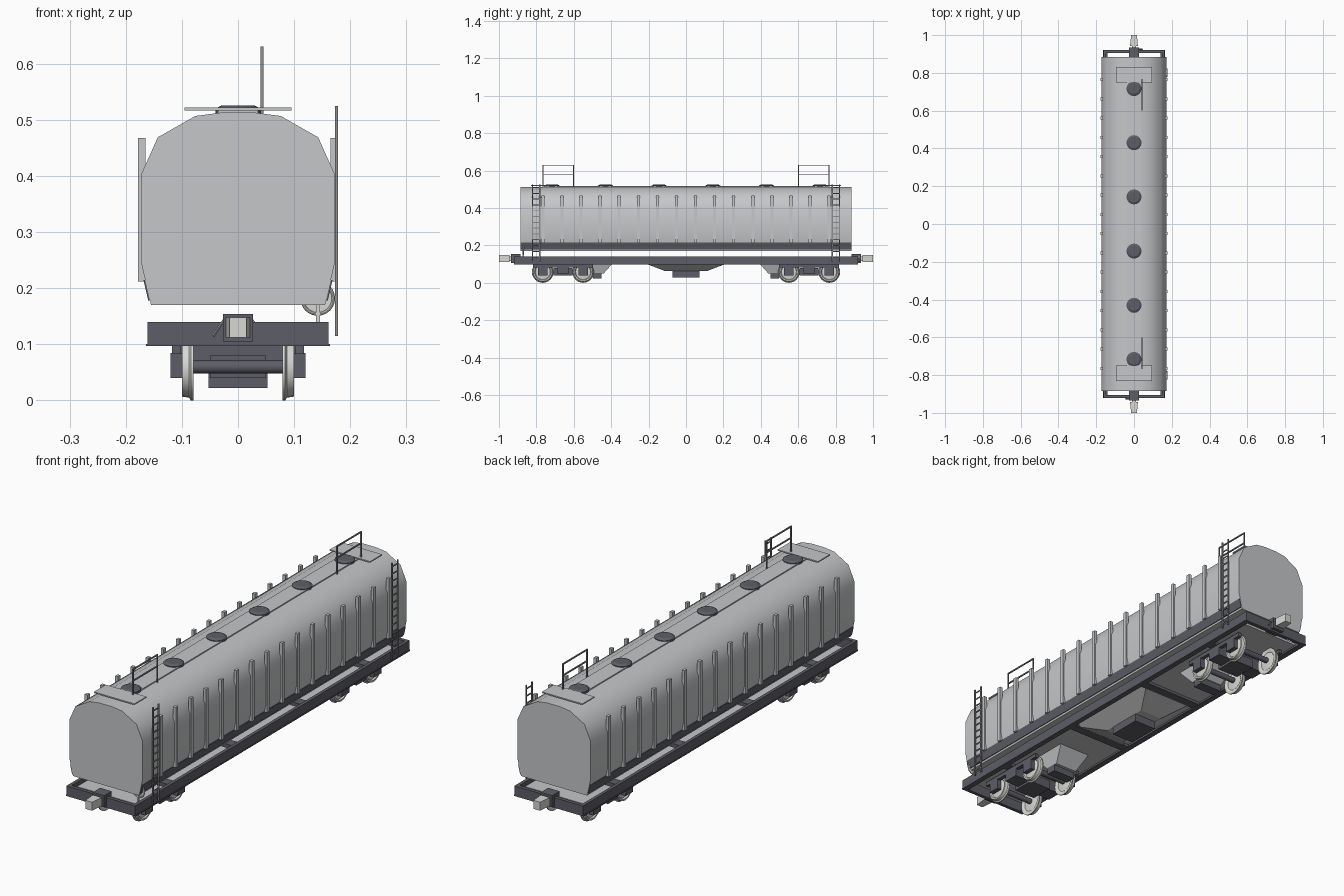
import bpy, bmesh, math
from mathutils import Matrix, Vector

old = bpy.data.objects.get("Cube")
if old:
    bpy.data.objects.remove(old, do_unlink=True)


def material(name, color):
    m = bpy.data.materials.new(name)
    m.use_nodes = True
    m.diffuse_color = (*color, 1)
    m.node_tree.nodes["Principled BSDF"].inputs["Base Color"].default_value = (*color, 1)
    return m


GREY = material("light grey", (0.56, 0.57, 0.58))
DARK = material("dark slate", (0.11, 0.11, 0.135))
PALE = material("pale metal", (0.68, 0.68, 0.65))
STEEL = material("mid grey steel", (0.27, 0.27, 0.27))


def finish(name, bm, mat, smooth=None):
    bmesh.ops.recalc_face_normals(bm, faces=bm.faces)
    me = bpy.data.meshes.new(name)
    bm.to_mesh(me)
    bm.free()
    me.materials.append(mat)
    if smooth:
        me.shade_smooth()
        me.set_sharp_from_angle(angle=math.radians(smooth))
    ob = bpy.data.objects.new(name, me)
    bpy.context.collection.objects.link(ob)
    return ob


def boxes(name, mat, spans):
    """One object from boxes given as (x0, x1, y0, y1, z0, z1)."""
    bm = bmesh.new()
    for x0, x1, y0, y1, z0, z1 in spans:
        mid = Vector((x0 + x1, y0 + y1, z0 + z1)) / 2
        size = Matrix.Diagonal((x1 - x0, y1 - y0, z1 - z0, 1))
        bmesh.ops.create_cube(bm, size=1, matrix=Matrix.Translation(mid) @ size)
    return finish(name, bm, mat)


def prism(name, mat, profile, y0, y1, smooth=None):
    """Extrude an (x, z) profile along y."""
    bm = bmesh.new()
    face = bm.faces.new([bm.verts.new((x, y0, z)) for x, z in profile])
    new = bmesh.ops.extrude_face_region(bm, geom=[face])["geom"]
    bmesh.ops.translate(bm, vec=(0, y1 - y0, 0),
                        verts=[v for v in new if isinstance(v, bmesh.types.BMVert)])
    return finish(name, bm, mat, smooth)


def lathe(name, mat, profile, place, sides=24, smooth=35):
    """Spin a (radius, height) profile around z, then place it."""
    bm = bmesh.new()
    rings = [[bm.verts.new((r * math.cos(2 * math.pi * i / sides),
                            r * math.sin(2 * math.pi * i / sides), h))
              for i in range(sides)] for r, h in profile]
    for a, b in zip(rings, rings[1:]):
        for i in range(sides):
            j = (i + 1) % sides
            bm.faces.new((a[i], a[j], b[j], b[i]))
    bm.faces.new(rings[0])
    bm.faces.new(rings[-1])
    bm.transform(place)
    return finish(name, bm, mat, smooth)


def funnel(name, mat, y, z0, z1, bottom, top):
    """Tapered hopper; bottom and top are half sizes in x and y."""
    bm = bmesh.new()
    bmesh.ops.create_cube(bm, size=2)
    for v in bm.verts:
        hx, hy = top if v.co.z > 0 else bottom
        v.co = (v.co.x * hx, y + v.co.y * hy, z1 if v.co.z > 0 else z0)
    return finish(name, bm, mat)


# Tank body
half = [(0.155, 0.17), (0.172, 0.243), (0.172, 0.404), (0.143, 0.469),
        (0.076, 0.507), (0.03, 0.513)]
prism("tank_body", GREY, half + [(-x, z) for x, z in reversed(half)], -0.885, 0.885, 40)

# Lower side bands and wall ribs
for side, s in (("left", 1), ("right", -1)):
    prism(side + "_lower_band", DARK,
          [(s * x, z) for x, z in ((0.15, 0.178), (0.160, 0.178), (0.1685, 0.215), (0.15, 0.215))],
          -0.884, 0.884)
    boxes(side + "_wall_ribs", GREY,
          [(*sorted((s * 0.165, s * 0.178)), y - 0.008, y + 0.008, 0.212, 0.468)
           for y in (-0.765 + 0.102 * i for i in range(16))])

# Roof walkway, hatches, platforms and railings
boxes("roof_walkway", GREY, [(-0.036, 0.036, -0.76, 0.76, 0.508, 0.517)])
for i in range(6):
    lathe(f"roof_hatch_{i + 1}", DARK, [(0.04, 0), (0.04, 0.01), (0.029, 0.016)],
          Matrix.Translation((0, -0.717 + 0.2868 * i, 0.51)), 16, None)
for end, s in (("front", -1), ("back", 1)):
    boxes(end + "_roof_platform", GREY,
          [(-0.095, 0.095, *sorted((s * 0.75, s * 0.83)), 0.517, 0.522)])
    a, b = sorted((s * 0.6, s * 0.767))
    t = 0.005
    boxes(end + "_railing", STEEL,
          [(0.04, 0.045, y, y + t, 0.505, 0.63) for y in (a, b - t)] +
          [(0.04, 0.045, a, b, z, z + t) for z in (0.578, 0.626)])

    # Ladder
    a, b = sorted((s * 0.779, s * 0.823))
    boxes(end + "_ladder", STEEL,
          [(0.173, 0.178, y, y + 0.006, 0.115, 0.525) for y in (a, b - 0.006)] +
          [(0.174, 0.177, a, b, 0.135 + 0.031 * i, 0.14 + 0.031 * i) for i in range(13)])

# Underframe
boxes("side_rails", DARK,
      [(*sorted((s * 0.147, s * 0.161)), -0.92, 0.92, 0.1, 0.14) for s in (-1, 1)] +
      [(*sorted((s * 0.14, s * 0.164)), -0.92, 0.92, 0.097, 0.101) for s in (-1, 1)])
boxes("end_beams", DARK,
      [(-0.161, 0.161, *sorted((s * 0.905, s * 0.92)), 0.097, 0.14) for s in (-1, 1)])
boxes("cross_members", DARK,
      [(-0.148, 0.148, y - 0.02, y + 0.02, 0.1, 0.137) for y in (-0.66, -0.23, 0.23, 0.66)])
boxes("floor_plate", GREY, [(-0.146, 0.146, -0.87, 0.87, 0.112, 0.122)])

# Discharge hoppers
funnel("centre_hopper", GREY, 0, 0.062, 0.112, (0.053, 0.11), (0.13, 0.24))
boxes("centre_outlet", DARK, [(-0.053, 0.053, -0.073, 0.073, 0.028, 0.064)])
for end, s in (("front", -1), ("back", 1)):
    funnel(end + "_hopper", GREY, s * 0.47, 0.05, 0.112, (0.052, 0.03), (0.075, 0.085))
    boxes(end + "_outlet", DARK, [(-0.053, 0.053, s * 0.475 - 0.022, s * 0.475 + 0.022, 0.022, 0.06)])

# Bogies: bolster, axles, axle boxes and wheels
wheel = [(0.014, 0.0), (0.04, 0.004), (0.046, 0), (0.058, 0), (0.058, 0.005),
         (0.053, 0.008), (0.051, 0.021), (0.044, 0.021), (0.04, 0.015), (0.014, 0.019)]
for end, s in (("front", -1), ("back", 1)):
    c = s * 0.658
    boxes(end + "_bogie_bolster", DARK,
          [(-0.118, 0.118, c - 0.033, c + 0.033, 0.05, 0.1),
           (-0.05, 0.05, c - 0.05, c + 0.05, 0.04, 0.08)])
    boxes(end + "_bogie_sides", DARK,
          [(*sorted((d * 0.102, d * 0.118)), c - 0.16, c + 0.16, 0.083, 0.1) for d in (-1, 1)])
    for k, y in enumerate((c - 0.108, c + 0.108)):
        boxes(f"{end}_axle_boxes_{k + 1}", DARK,
              [(*sorted((d * 0.1, d * 0.12)), y - 0.025, y + 0.025, 0.04, 0.085) for d in (-1, 1)])
        lathe(f"{end}_axle_{k + 1}", DARK, [(0.012, -0.1), (0.012, 0.1)],
              Matrix.Translation((0, y, 0.06)) @ Matrix.Rotation(math.pi / 2, 4, "Y"), 12)
        for side, d in (("left", 1), ("right", -1)):
            lathe(f"{end}_{side}_wheel_{k + 1}", PALE, wheel,
                  Matrix.Translation((d * 0.079, y, 0.058)) @
                  Matrix.Rotation(d * math.pi / 2, 4, "Y"))

# Couplers with housings and release levers
for end, s in (("front", -1), ("back", 1)):
    boxes(end + "_coupler_housing", DARK,
          [(-0.027, 0.027, *sorted((s * 0.885, s * 0.935)), 0.105, 0.154)])
    boxes(end + "_coupler_neck", PALE,
          [(-0.011, 0.011, *sorted((s * 0.93, s * 0.965)), 0.117, 0.142)])
    bm = bmesh.new()
    bmesh.ops.create_cube(bm, size=1)
    for v in bm.verts:
        outer = v.co.y * s > 0
        v.co = (v.co.x * (0.042 if not outer else 0.03),
                s * (1.0 if outer else 0.943), 0.13 + v.co.z * 0.036)
    finish(end + "_coupler_head", bm, PALE)
    bm = bmesh.new()
    bmesh.ops.create_cone(bm, cap_ends=True, segments=6, radius1=0.003, radius2=0.003, depth=0.045,
                          matrix=Matrix.Translation((s * 0.032, s * 0.925, 0.133)) @
                          Matrix.Rotation(s * -0.6, 4, "Y"))
    finish(end + "_release_lever", bm, STEEL)

# Hand brake wheel on its post
ring = [(0.028 + 0.003 * math.cos(a), 0.003 * math.sin(a))
        for a in (math.pi / 4 * i for i in range(9))]
lathe("brake_wheel", PALE, ring, Matrix.Translation((0.142, -0.87, 0.182)) @
      Matrix.Rotation(math.pi / 2, 4, "X"))
boxes("brake_post", PALE, [(0.139, 0.146, -0.874, -0.867, 0.12, 0.18)])
